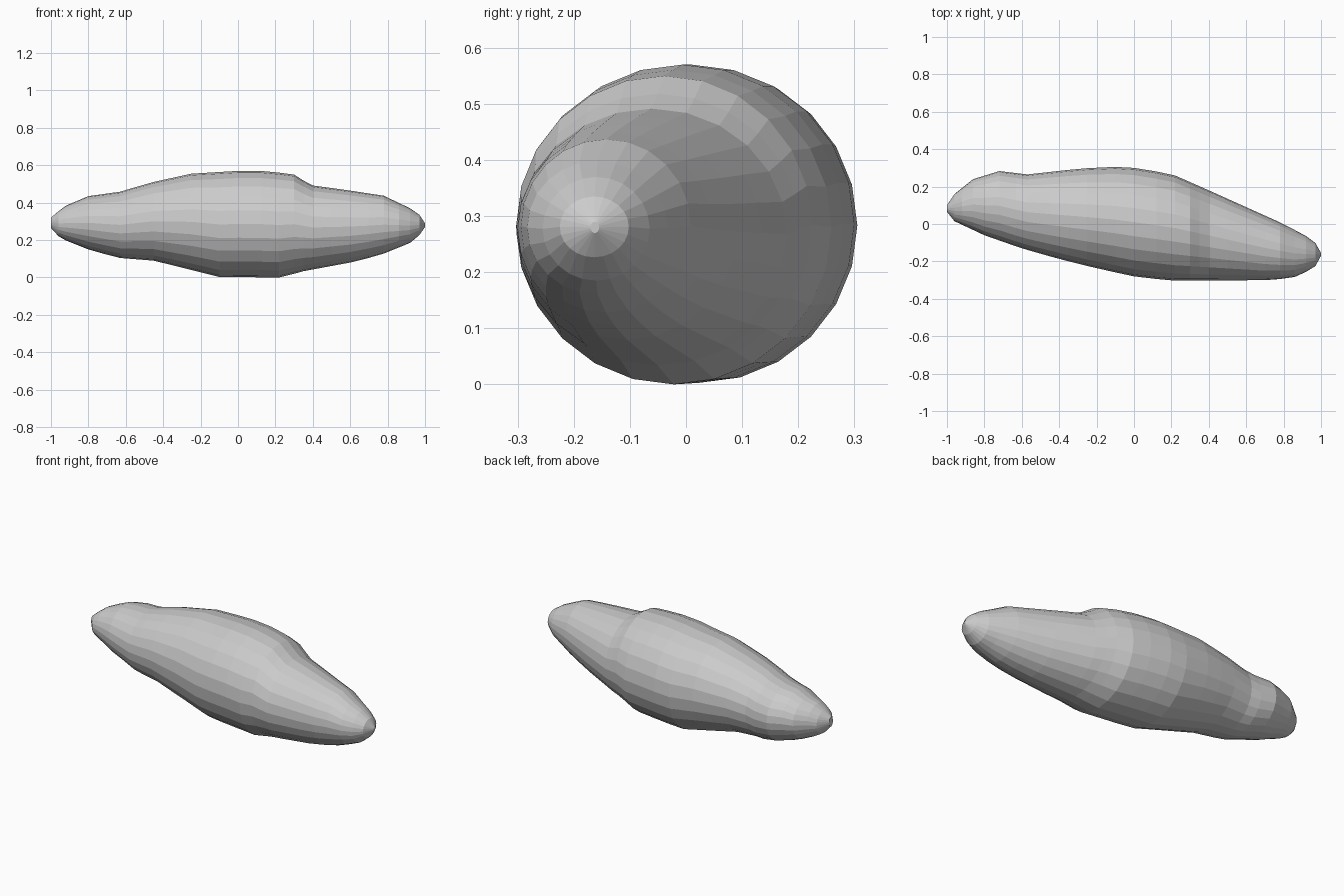
import bpy, bmesh
from math import cos, sin, tau

if "Cube" in bpy.data.objects:
    bpy.data.objects.remove(bpy.data.objects["Cube"])

SIDES = 24

# Outline curves read along the length: (x, value)
TOP = [(-1, .32), (-.93, .38), (-.8, .435), (-.62, .46), (-.5, .5), (-.25, .555), (0, .57),
       (.15, .57), (.3, .55), (.39, .493), (.55, .472), (.78, .437), (.92, .37), (.97, .335), (1, .29)]
BOTTOM = [(-1, .265), (-.95, .21), (-.8, .15), (-.64, .105), (-.45, .09), (-.1, .003),
          (.24, .0), (.33, .03), (.6, .08), (.76, .12), (.92, .185), (.98, .235), (1, .27)]
BACK = [(-1, .1), (-.96, .16), (-.86, .24), (-.72, .283), (-.57, .265), (-.3, .295), (-.13, .307),
        (0, .3), (.2, .268), (.4, .18), (.6, .09), (.8, .0), (.93, -.07), (.98, -.11), (1, -.155)]
FRONT = [(-1, .065), (-.96, .015), (-.8, -.06), (-.6, -.13), (-.4, -.187), (-.2, -.237), (0, -.28),
         (.2, -.303), (.74, -.3), (.88, -.28), (.97, -.225), (1, -.17)]
STATIONS = [-1, -.96, -.92, -.86, -.8, -.72, -.63, -.57, -.45, -.35, -.25, -.1, 0, .12, .22,
            .3, .35, .4, .5, .6, .7, .78, .86, .92, .97, 1]


def sample(curve, x):
    for (x0, v0), (x1, v1) in zip(curve, curve[1:]):
        if x <= x1:
            return v0 + (v1 - v0) * (x - x0) / (x1 - x0)
    return curve[-1][1]


# Long rounded stone lofted through oval sections
bm = bmesh.new()
rings = []
for x in STATIONS:
    t, b, k, f = (sample(c, x) for c in (TOP, BOTTOM, BACK, FRONT))
    rings.append([bm.verts.new((x,
                                (k + f) / 2 + (k - f) / 2 * cos(tau * i / SIDES),
                                (t + b) / 2 + (t - b) / 2 * sin(tau * i / SIDES)))
                  for i in range(SIDES)])
for a, b in zip(rings, rings[1:]):
    for i in range(SIDES):
        j = (i + 1) % SIDES
        bm.faces.new((a[i], a[j], b[j], b[i]))
bm.faces.new(rings[0])
bm.faces.new(rings[-1])
bmesh.ops.recalc_face_normals(bm, faces=bm.faces)

mesh = bpy.data.meshes.new("long_stone")
bm.to_mesh(mesh)
bm.free()
stone = bpy.data.objects.new("long_stone", mesh)
bpy.context.collection.objects.link(stone)
